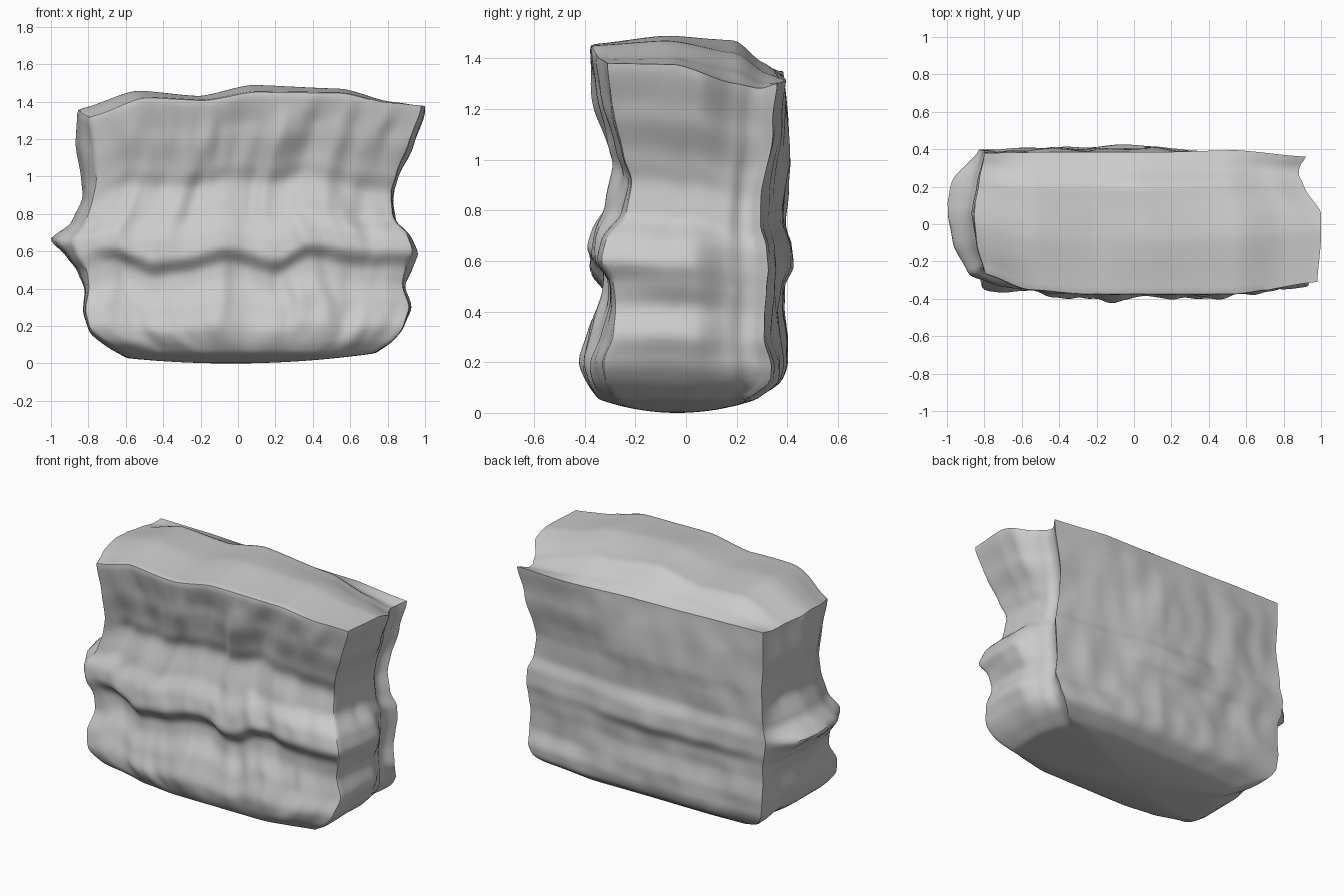
import bpy, bmesh
from mathutils import noise, Vector

if "Cube" in bpy.data.objects:
    bpy.data.objects.remove(bpy.data.objects["Cube"])


def interp(pts, x):
    """Piecewise eased interpolation through (position, value) pairs."""
    if x <= pts[0][0]:
        return pts[0][1]
    for (a, p), (b, q) in zip(pts, pts[1:]):
        if x <= b:
            t = (x - a) / (b - a)
            t = 0.5 * t + 0.5 * t * t * (3 - 2 * t)
            return p + (q - p) * t
    return pts[-1][1]


def curve(values, heights=(0.0, 0.1, 0.2, 0.3, 0.42, 0.52, 0.6, 0.69, 0.78, 0.92, 1.02, 1.2, 1.38)):
    """Profile over the shared heights of the rock strata."""
    return lambda z: interp(list(zip(heights, values)), z)


# Front face: y at the left corner, middle and right corner
front_l = curve((-.27, -.34, -.36, -.34, -.28, -.28, -.29, -.27, -.24, -.23, -.24, -.26, -.27))
front_m = curve((-.35, -.385, -.40, -.365, -.315, -.31, -.38, -.365, -.31, -.265, -.295, -.345, -.38),
                (0.0, .09, .18, .30, .43, .50, .58, .67, .78, .94, 1.03, 1.2, 1.38))
front_r = curve((-.28, -.32, -.33, -.29, -.28, -.29, -.34, -.32, -.24, -.215, -.25, -.29, -.31))
# Back face
back_l = curve((.27, .35, .385, .39, .38, .385, .40, .40, .39, .385, .385, .38, .38))
back_m = curve((.28, .37, .395, .40, .38, .385, .415, .41, .385, .395, .405, .40, .385))
back_r = curve((.25, .33, .335, .31, .31, .32, .33, .32, .295, .30, .31, .34, .36))
# Left end: x at the front corner, middle and back corner
left_f = curve((-.58, -.71, -.80, -.82, -.80, -.81, -.86, -.89, -.82, -.78, -.76, -.77, -.80))
left_m = curve((-.60, -.71, -.80, -.83, -.82, -.86, -.92, -1.01, -.89, -.83, -.84, -.87, -.86))
left_b = curve((-.60, -.74, -.79, -.80, -.80, -.80, -.82, -.83, -.81, -.80, -.79, -.80, -.80))
# Right end
right_f = curve((.73, .83, .89, .92, .88, .90, .94, .91, .83, .82, .85, .92, .98))
right_m = curve((.74, .83, .89, .93, .89, .935, .965, .93, .84, .825, .855, .94, 1.0))
right_b = curve((.72, .82, .86, .87, .86, .87, .88, .88, .85, .83, .84, .88, .92))

# Up and down wander of the front ledges along the width
wander = ((0, -.06), (.09, -.05), (.2, .05), (.29, .03), (.43, -.02), (.6, .05),
          (.69, -.04), (.83, 0), (1, 0))
# Top surface: heights over u for rows from front to back
U = (0, .17, .35, .5, .76, .9, 1)
top_rows = [(0, (1.32, 1.425, 1.41, 1.455, 1.45, 1.395, 1.38)),
            (.4, (1.36, 1.46, 1.43, 1.49, 1.47, 1.40, 1.375)),
            (.75, (1.35, 1.44, 1.42, 1.47, 1.42, 1.35, 1.30)),
            (.9, (1.34, 1.37, 1.37, 1.38, 1.34, 1.30, 1.28)),
            (1, (1.35, 1.345, 1.335, 1.33, 1.315, 1.305, 1.30))]


def rough(a, b, c, seed):
    return noise.noise(Vector((a, b, c)) + Vector((seed, seed * 2.3, 0)))


def shape(u, v, w):
    top = interp([(r, interp(list(zip(U, h)), u)) for r, h in top_rows], v)
    base = 0.055 * max(abs(u - .42) / .58, abs(v - .5) * 2) ** 2
    z = base + (top - base) * w
    s = w * 1.34
    s += .05 * min(1, s / .1)
    fade = min(1, s / .2) * min(1, (1.39 - s) / .15)
    grain = .03 * fade * (rough(u * 11, s * 2, 0, 3) + .6 * rough(u * 25, s * 4, 0, 9))
    f = s + interp(wander, u) * fade * min(1, s / .35) * (1 if s < .6 else max(.4, 1 - (s - .6) * 2))
    yf = interp([(0, front_l(s)), (.13, front_m(f) + .025), (.3, front_m(f)),
                 (.75, front_m(f)), (1, front_r(s))], u) + grain * min(1, u * 8, (1 - u) * 8)
    yb = interp([(0, back_l(s)), (.2, back_m(s)), (.55, back_m(s)), (.78, back_r(s) + .035),
                 (1, back_r(s))], u) + .015 * fade * rough(u * 11, s * 4, 1, 7)
    g = s + .05 * fade * rough(v * 4, s, 2, 5) * (1 - abs(2 * v - 1))
    xl = interp([(0, left_f(s)), (.25, left_m(s) * .75 + left_f(s) * .25), (.5, left_m(s)),
                 (.75, left_m(g) + .03), (1, left_b(s))], v)
    # A narrow groove runs up the right end beside the back slab
    xr = interp([(0, right_f(s)), (.35, right_m(g)), (.55, right_m(s)), (.76, right_b(s) - .01),
                 (.86, right_b(s) - .04), (.92, right_b(s) - .035), (1, right_b(s))], v)
    return Vector((xl + (xr - xl) * u, yf + (yb - yf) * v, z))


# Rock block: six gridded faces, welded along their edges
NU, NV, NW = 80, 34, 64
bm = bmesh.new()


def patch(n, m, func, flip):
    g = [[bm.verts.new(func(i / n, j / m)) for j in range(m + 1)] for i in range(n + 1)]
    for i in range(n):
        for j in range(m):
            q = [g[i][j], g[i + 1][j], g[i + 1][j + 1], g[i][j + 1]]
            bm.faces.new(q[::-1] if flip else q)


for k in (0, 1):
    patch(NU, NW, lambda a, b: shape(a, k, b), k == 1)
    patch(NV, NW, lambda a, b: shape(k, a, b), k == 0)
    patch(NU, NV, lambda a, b: shape(a, b, k), k == 0)
bmesh.ops.remove_doubles(bm, verts=bm.verts, dist=1e-4)
bmesh.ops.recalc_face_normals(bm, faces=bm.faces)

# Worn front corners, foot and front left rim; back edges stay crisp
worn = [v for v in bm.verts if v.co.z < .12 or (v.co.y < .1 and (v.co.z < 1.2 or v.co.x < .7))]
for _ in range(2):
    bmesh.ops.smooth_vert(bm, verts=worn, factor=.5, use_axis_x=True, use_axis_y=True, use_axis_z=True)
low = min(v.co.z for v in bm.verts)
for v in bm.verts:
    v.co.z -= low
mesh = bpy.data.meshes.new("layered_rock")
bm.to_mesh(mesh)
bm.free()
rock = bpy.data.objects.new("layered_rock", mesh)
bpy.context.collection.objects.link(rock)
bpy.context.view_layer.objects.active = rock
rock.select_set(True)
bpy.ops.object.shade_smooth_by_angle(angle=0.75)
